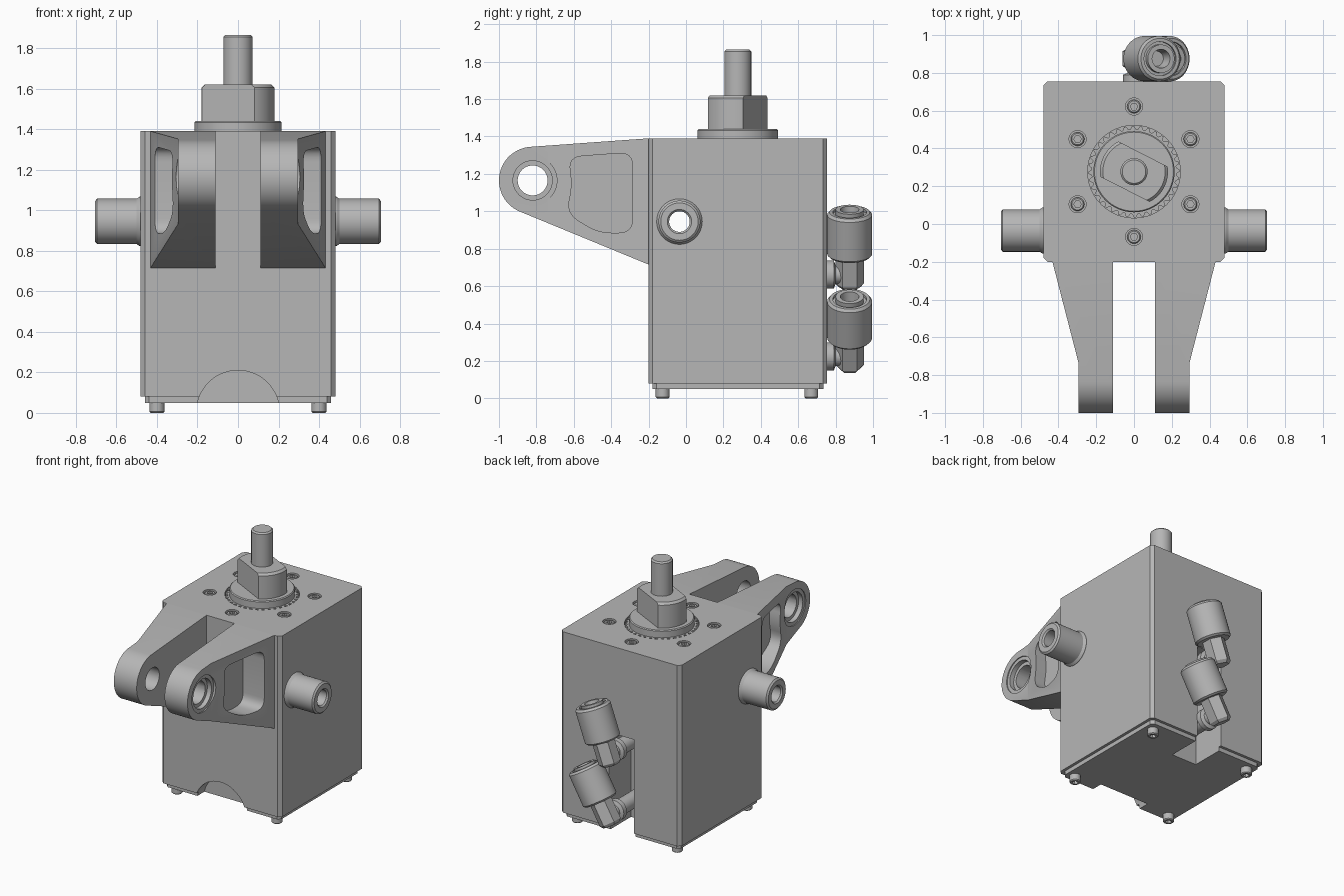
import bpy, bmesh
from math import cos, sin, pi, radians
from mathutils import Vector, Matrix

cube = bpy.data.objects.get("Cube")
if cube:
    bpy.data.objects.remove(cube, do_unlink=True)

grey = bpy.data.materials.new("machined grey")
grey.use_nodes = True
grey.diffuse_color = (0.47, 0.47, 0.47, 1)
grey.node_tree.nodes["Principled BSDF"].inputs["Base Color"].default_value = (0.47, 0.47, 0.47, 1)


def finish(name, bm):
    bmesh.ops.remove_doubles(bm, verts=bm.verts, dist=1e-5)
    bmesh.ops.recalc_face_normals(bm, faces=bm.faces)
    mesh = bpy.data.meshes.new(name)
    bm.to_mesh(mesh)
    bm.free()
    mesh.materials.append(grey)
    ob = bpy.data.objects.new(name, mesh)
    bpy.context.collection.objects.link(ob)
    return ob


def prism(name, outline, axis, lo, hi):
    """Extrude a flat outline along the x, y or z axis."""
    k = "xyz".index(axis)
    bm = bmesh.new()
    verts = []
    for u, v in outline:
        co = [u, v]
        co.insert(k, lo)
        verts.append(bm.verts.new(co))
    face = bm.faces.new(verts)
    new = bmesh.ops.extrude_face_region(bm, geom=[face])["geom"]
    shift = Vector((0, 0, 0))
    shift[k] = hi - lo
    bmesh.ops.translate(bm, vec=shift, verts=[g for g in new if isinstance(g, bmesh.types.BMVert)])
    return finish(name, bm)


def lathe(name, profile, loc, direction=(0, 0, 1), n=48):
    """Turn (radius, height) points around an axis."""
    mat = Matrix.Translation(loc) @ Vector(direction).to_track_quat('Z', 'Y').to_matrix().to_4x4()
    bm = bmesh.new()
    rings = [[bm.verts.new(mat @ Vector((r * cos(2 * pi * i / n), r * sin(2 * pi * i / n), z)))
              for i in range(n)] for r, z in profile]
    for a, b in zip(rings, rings[1:]):
        for i in range(n):
            j = (i + 1) % n
            bm.faces.new((a[i], a[j], b[j], b[i]))
    return finish(name, bm)


def rod(name, r, length, loc, direction=(0, 0, 1), n=48, bevel=0.0):
    return lathe(name, [(0, 0), (r, 0), (r, length - bevel), (r - bevel, length), (0, length)],
                 loc, direction, n)


def box(x0, x1, y0, y1, cut=0.0):
    """Rectangle outline with cut corners."""
    if not cut:
        return [(x0, y0), (x1, y0), (x1, y1), (x0, y1)]
    return [(x0 + cut, y0), (x1 - cut, y0), (x1, y0 + cut), (x1, y1 - cut),
            (x1 - cut, y1), (x0 + cut, y1), (x0, y1 - cut), (x0, y0 + cut)]


def rounded(corners, size):
    """Round the corners of an outline."""
    pts, c = [], [Vector(p) for p in corners]
    for i, p in enumerate(c):
        a = p + (c[i - 1] - p).normalized() * size
        b = p + (c[(i + 1) % len(c)] - p).normalized() * size
        for s in range(7):
            t = s / 6
            pts.append(tuple(a * (1 - t) ** 2 + p * 2 * t * (1 - t) + b * t * t))
    return pts


def boolean(ob, cutters, operation='DIFFERENCE', keep=False):
    for c in cutters:
        bpy.context.view_layer.objects.active = ob
        mod = ob.modifiers.new("cut", 'BOOLEAN')
        mod.operation, mod.solver, mod.object = operation, 'EXACT', c
        bpy.ops.object.modifier_apply(modifier=mod.name)
        if not keep:
            bpy.data.objects.remove(c, do_unlink=True)
    return ob


def socket_screw(name, r, height, loc, direction):
    screw = rod(name, r, height, loc, direction, 24, 0.006)
    top = Vector(loc) + Vector(direction) * (height - 0.022)
    boolean(screw, [rod("socket_cutter", r * 0.55, 0.05, top, direction, 6)])


CY, TOP = 0.277, 1.39

# Main block and bottom plate, with rear slot and front scoop
block = prism("main_block", box(-0.48, 0.48, -0.2, 0.755, 0.022), "z", 0.08, TOP)
plate = prism("bottom_plate", box(-0.46, 0.46, -0.18, 0.735, 0.022), "z", 0.05, 0.08)
slot = prism("slot_cutter", box(-0.11, 0.09, 0, 0.76), "y", 0.5, 0.9)
scoop = rod("scoop_cutter", 0.205, 0.2, (0, -0.3, 0.005), (0, 1, 0))
for part in (block, plate):
    boolean(part, [slot, scoop], keep=True)
for cutter in (slot, scoop):
    bpy.data.objects.remove(cutter, do_unlink=True)
boolean(block, [rod("gland_cutter", 0.245, 0.1, (0, CY, TOP - 0.035)),
                rod("cross_bore_cutter", 0.055, 1.2, (-0.6, -0.035, 0.945), (1, 0, 0))])

# Screws on the top and feet under the plate
for k in range(6):
    a = pi / 2 + k * pi / 3
    x, y = 0.345 * cos(a), CY + 0.345 * sin(a)
    boolean(block, [rod("screw_pocket_cutter", 0.045, 0.1, (x, y, TOP - 0.03), n=24)])
    socket_screw("top_screw", 0.036, 0.027, (x, y, TOP - 0.03), (0, 0, 1))
for x in (-0.4, 0.4):
    for y in (-0.125, 0.67):
        socket_screw("foot_screw", 0.037, 0.052, (x, y, 0.052), (0, 0, -1))

# Toothed gland ring, flange, flatted nut and rod
teeth = 36
gear = []
for k in range(teeth * 4):
    a, r = 2 * pi * k / (teeth * 4), 0.242 if k % 4 < 2 else 0.225
    gear.append((r * cos(a), CY + r * sin(a)))
prism("gland_ring", gear, "z", TOP - 0.036, TOP - 0.004)
rod("flange", 0.215, 0.085, (0, CY, TOP - 0.036), bevel=0.006, n=64)
nut = rod("flatted_nut", 0.18, 0.185, (0, CY, 1.435), bevel=0.015, n=64)
bm = bmesh.new()
bm.from_mesh(nut.data)
for s in (1, -1):
    normal = Vector((cos(radians(63)), sin(radians(63)), 0)) * s
    cut = bmesh.ops.bisect_plane(bm, geom=bm.verts[:] + bm.edges[:] + bm.faces[:],
                                 plane_co=Vector((0, CY, 0)) + normal * 0.105,
                                 plane_no=normal, clear_outer=True)
    bmesh.ops.holes_fill(bm, edges=[e for e in cut["geom_cut"] if isinstance(e, bmesh.types.BMEdge)])
bm.to_mesh(nut.data)
bm.free()
rod("piston_rod", 0.072, 0.265, (0, CY, 1.6), bevel=0.01)

# Clevis lugs: side profile intersected with a tapered top profile
side = [(-0.19, 0.715), (-0.19, TOP), (-0.2, TOP)]
for k in range(29):
    a = radians(94 + k * (247 - 94) / 28)
    side.append((-0.82 + 0.18 * cos(a), 1.165 + 0.18 * sin(a)))
side.append((-0.2, 0.715))
pocket = rounded([(-0.63, 1.29), (-0.285, 1.315), (-0.285, 0.885), (-0.47, 0.885), (-0.64, 0.99), (-0.605, 1.14)], 0.075)
for s, label in ((1, "left"), (-1, "right")):
    lug = prism(label + "_lug", side, "x", s * 0.1, s * 0.5)
    plan = [(0.112, -1.1), (0.295, -1.1), (0.295, -0.73), (0.432, -0.2), (0.432, -0.1), (0.112, -0.1)]
    boolean(lug, [prism("plan_cutter", [(s * x, y) for x, y in plan], "z", 0.5, 1.6)], 'INTERSECT')
    boolean(lug, [prism("pocket_cutter", pocket, "x", s * 0.24, s * 0.6),
                  rod("pin_cutter", 0.08, 0.6, (0, -0.82, 1.165), (s, 0, 0)),
                  rod("face_cutter", 0.13, 0.3, (s * 0.288, -0.82, 1.165), (s, 0, 0)),
                  rod("step_cutter", 0.105, 0.3, (s * 0.255, -0.82, 1.165), (s, 0, 0))])
    # Hollow trunnion
    lathe(label + "_trunnion",
          [(0.055, 0), (0.122, 0), (0.122, 0.02), (0.112, 0.035), (0.112, 0.23), (0.1, 0.24),
           (0.065, 0.24), (0.055, 0.23), (0.055, 0)], (s * 0.465, -0.035, 0.945), (s, 0, 0))

# Two tilted hose fittings rising from the rear slot
FY = 0.875
cap = [(0, 0), (0.108, 0), (0.12, 0.012), (0.12, 0.235), (0.108, 0.25), (0.09, 0.25),
       (0.09, 0.235), (0.075, 0.235), (0.075, 0.265), (0.05, 0.265), (0.04, 0.19), (0, 0.19)]
for label, x, z, tilt in (("upper", 0.14, 1.0, 20), ("lower", 0.2, 0.535, 30)):
    axis = Vector((sin(radians(tilt)), 0, cos(radians(tilt))))
    tip = Vector((x, FY, z))
    lathe(label + "_fitting_cap", cap, tip - axis * 0.255, axis)
    base = tip - axis * 0.43
    lathe(label + "_fitting_hex", [(0, 0), (0.06, 0), (0.076, 0.02), (0.076, 0.19), (0, 0.19)],
          base, axis, 6)
    elbow = base + axis * 0.07
    lathe(label + "_fitting_elbow",
          [(0, 0), (0.05, 0), (0.05, 0.075), (0.075, 0.085), (0.075, 0.12), (0.055, 0.13),
           (0.055, 0.39), (0, 0.39)], elbow, (0, -1, 0), 24)

# Smooth the turned surfaces and keep edges crisp
for ob in bpy.context.collection.objects:
    if ob.type == 'MESH' and ob.data.materials and ob.data.materials[0] == grey:
        bpy.ops.object.select_all(action='DESELECT')
        ob.select_set(True)
        bpy.context.view_layer.objects.active = ob
        bpy.ops.object.shade_smooth_by_angle(angle=radians(25))
